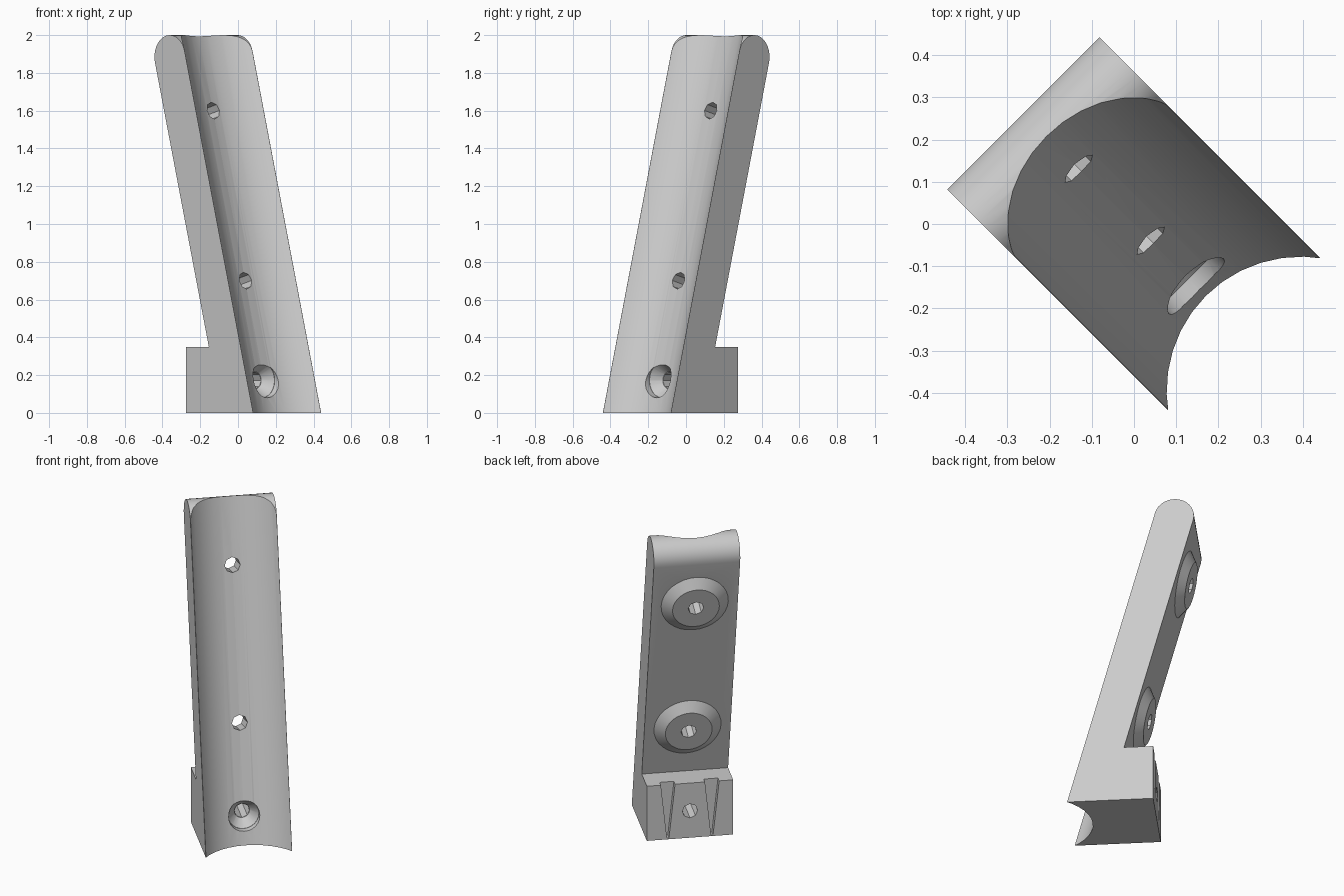
import bpy, bmesh, math
from mathutils import Vector, Matrix

if "Cube" in bpy.data.objects:
    bpy.data.objects.remove(bpy.data.objects["Cube"])

# Local frame: +x is the grooved face, y is the width, z is up; turned -45 degrees at the end
TILT = math.radians(15)
S, C, T = math.sin(TILT), math.cos(TILT), math.tan(TILT)
HALF_W = 0.2546          # half width
FRONT = 0.368            # front edge at the ground
R_TOP = 0.115            # half thickness and top rounding
FOOT_Z, FOOT_X = 0.35, -0.134
GROOVE_R, GROOVE_DEPTH = 0.325, 0.123
NORMAL = Vector((C, 0, S))     # grooved face normal
ALONG = Vector((-S, 0, C))     # direction up the leaning bar

grey = bpy.data.materials.new("grey")
grey.diffuse_color = (0.6, 0.6, 0.6, 1)
grey.use_nodes = True
grey.node_tree.nodes["Principled BSDF"].inputs["Base Color"].default_value = grey.diffuse_color


def new_object(name, bm):
    bmesh.ops.recalc_face_normals(bm, faces=bm.faces[:])
    mesh = bpy.data.meshes.new(name)
    bm.to_mesh(mesh)
    bm.free()
    obj = bpy.data.objects.new(name, mesh)
    bpy.context.collection.objects.link(obj)
    mesh.materials.append(grey)
    return obj


def prism(name, pts, axis):
    """Extrude a closed outline of 3D points along a vector."""
    bm = bmesh.new()
    face = bm.faces.new([bm.verts.new(p) for p in pts])
    ext = bmesh.ops.extrude_face_region(bm, geom=[face])
    verts = [g for g in ext["geom"] if isinstance(g, bmesh.types.BMVert)]
    bmesh.ops.translate(bm, verts=verts, vec=axis)
    return new_object(name, bm)


def cone(name, start, end, r1, r2, sides):
    """Cylinder or cone running from start to end."""
    axis = end - start
    rot = axis.to_track_quat('Z', 'Y').to_matrix().to_4x4()
    bm = bmesh.new()
    bmesh.ops.create_cone(bm, cap_ends=True, segments=sides, radius1=r1, radius2=r2,
                          depth=axis.length,
                          matrix=Matrix.Translation((start + end) / 2) @ rot)
    return new_object(name, bm)


def combine(target, tool, operation):
    mod = target.modifiers.new("bool", 'BOOLEAN')
    mod.operation, mod.solver, mod.object = operation, 'EXACT', tool
    bpy.context.view_layer.objects.active = target
    bpy.ops.object.modifier_apply(modifier=mod.name)
    bpy.data.objects.remove(tool, do_unlink=True)


# Leaning bar with rounded top and square foot, as one side profile
top_z = 2 - R_TOP
top_c = Vector((FRONT - T * top_z - R_TOP / C, 0, top_z))
outline = [Vector((FOOT_X, 0, 0)), Vector((FRONT, 0, 0))]
for i in range(17):
    a = TILT + math.pi * i / 16
    outline.append(top_c + R_TOP * Vector((math.cos(a), 0, math.sin(a))))
back_x = FRONT - 2 * R_TOP / C
outline += [Vector((back_x - T * FOOT_Z, 0, FOOT_Z)), Vector((FOOT_X, 0, FOOT_Z))]
for p in outline:
    p.y = -HALF_W
body = prism("leaning_bracket", outline, Vector((0, 2 * HALF_W, 0)))

# Long round groove down the front
mid = Vector((FRONT, 0, 0)) + NORMAL * (GROOVE_R - GROOVE_DEPTH)
combine(body, cone("groove_cutter", mid - ALONG * 0.8, mid + ALONG * 2.8,
                   GROOVE_R, GROOVE_R, 40), 'DIFFERENCE')

# Tapered bosses on the back, each with a screw hole through it
floor_x = FRONT - GROOVE_DEPTH / C
for z in (1.60, 0.70):
    p = Vector((floor_x - T * z, 0, z))
    back = p - NORMAL * (2 * R_TOP - GROOVE_DEPTH)
    inner, outer = back + NORMAL * 0.02, back - NORMAL * 0.043
    grow = 0.06 * 0.02 / 0.043
    combine(body, cone("boss", inner, outer, 0.198 + grow, 0.138, 32), 'UNION')
    combine(body, cone("hole_cutter", p + NORMAL * 0.3, p - NORMAL * 0.3,
                       0.046, 0.046, 8), 'DIFFERENCE')

# Countersunk screw hole through the foot
hz = 0.172
hx = floor_x - T * hz
combine(body, cone("foot_hole_cutter", Vector((0.6, 0, hz)), Vector((-0.4, 0, hz)),
                   0.045, 0.045, 8), 'DIFFERENCE')
combine(body, cone("head_cutter", Vector((0.6, 0, hz)), Vector((hx - 0.012, 0, hz)),
                   0.092, 0.092, 24), 'DIFFERENCE')
combine(body, cone("countersink_cutter", Vector((hx - 0.011, 0, hz)),
                   Vector((hx - 0.066, 0, hz)), 0.0915, 0.045, 24), 'DIFFERENCE')

# Two tapered slots in the back of the foot
for y in (-0.13, 0.13):
    shape = [(-0.006, 0.008), (0.006, 0.008), (0.043, 0.36), (-0.043, 0.36)]
    pts = [Vector((FOOT_X - 0.05, y + dy, z)) for dy, z in shape]
    combine(body, prism("slot_cutter", pts, Vector((0.09, 0, 0))), 'DIFFERENCE')

# Turn the bracket to face the front right corner
body.data.transform(Matrix.Rotation(math.radians(-45), 4, 'Z'))
bpy.ops.object.select_all(action='DESELECT')
body.select_set(True)
bpy.context.view_layer.objects.active = body
bpy.ops.object.shade_smooth_by_angle(angle=math.radians(25))
